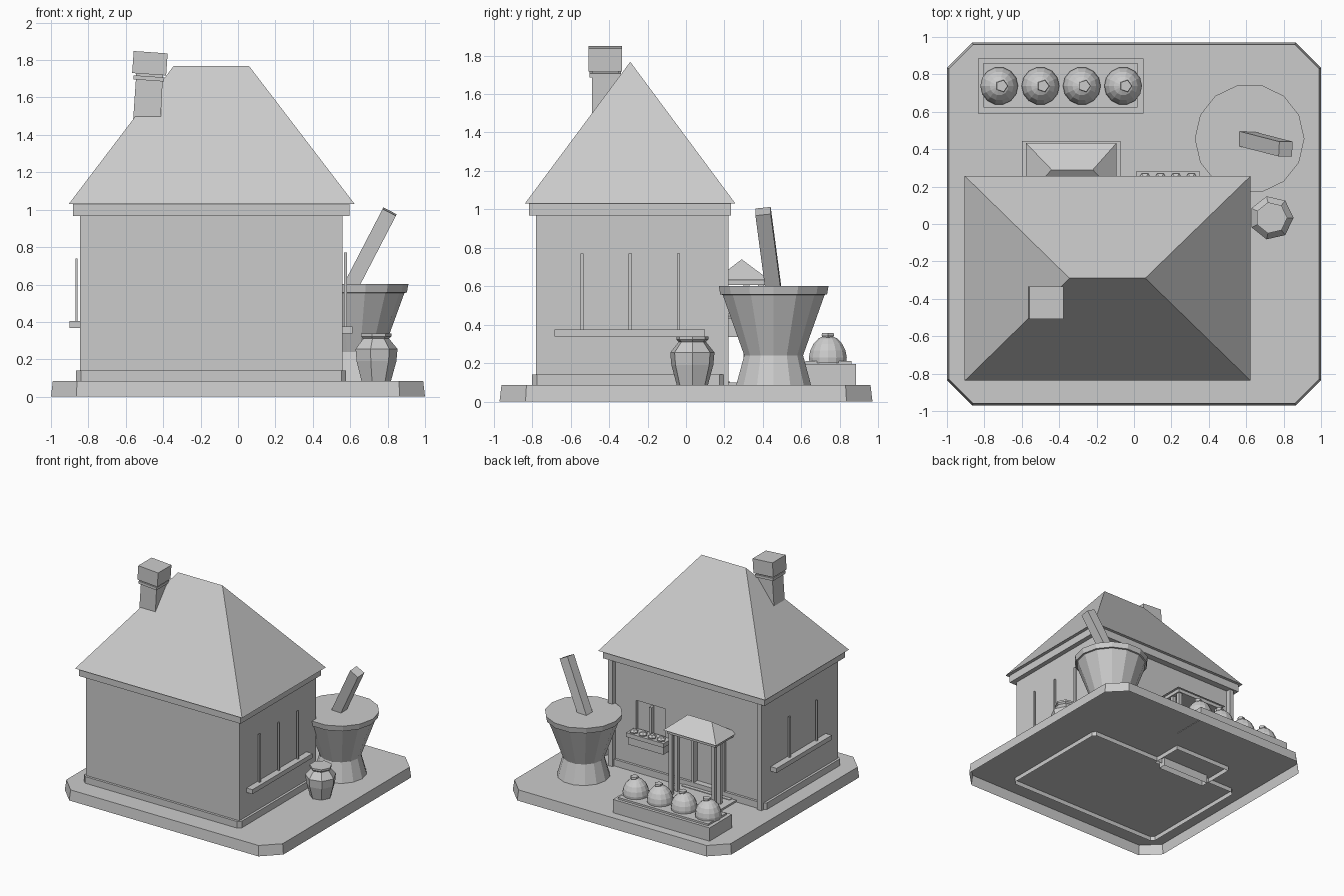
import bpy, bmesh, math
from mathutils import Vector

old = bpy.data.objects.get("Cube")
if old:
    bpy.data.objects.remove(old, do_unlink=True)

GREY = (0.6, 0.6, 0.6, 1)
mat = bpy.data.materials.new("plain_grey")
mat.use_nodes = True
mat.diffuse_color = GREY
mat.node_tree.nodes["Principled BSDF"].inputs["Base Color"].default_value = GREY


def finish(name, bm):
    bmesh.ops.recalc_face_normals(bm, faces=bm.faces)
    mesh = bpy.data.meshes.new(name)
    bm.to_mesh(mesh)
    bm.free()
    mesh.materials.append(mat)
    ob = bpy.data.objects.new(name, mesh)
    bpy.context.collection.objects.link(ob)
    return ob


def outline(x0, x1, y0, y1, c=0):
    """Rectangle, with cut corners when c is above zero."""
    if not c:
        return [(x0, y0), (x1, y0), (x1, y1), (x0, y1)]
    return [(x0 + c, y0), (x1 - c, y0), (x1, y0 + c), (x1, y1 - c),
            (x1 - c, y1), (x0 + c, y1), (x0, y1 - c), (x0, y0 + c)]


def prism(name, low, z0, z1, high=None, floor=True):
    bm = bmesh.new()
    a = [bm.verts.new((x, y, z0)) for x, y in low]
    b = [bm.verts.new((x, y, z1)) for x, y in high or low]
    if floor:
        bm.faces.new(a)
    bm.faces.new(b)
    n = len(a)
    for i in range(n):
        j = (i + 1) % n
        bm.faces.new((a[i], a[j], b[j], b[i]))
    return finish(name, bm)


def box(name, x0, x1, y0, y1, z0, z1, floor=True):
    return prism(name, outline(x0, x1, y0, y1), z0, z1, floor=floor)


def turned_box(name, size, centre, rotation):
    bm = bmesh.new()
    bmesh.ops.create_cube(bm, size=1)
    bmesh.ops.scale(bm, vec=size, verts=bm.verts)
    ob = finish(name, bm)
    ob.location, ob.rotation_euler = centre, rotation


def hip_roof(name, x0, x1, y0, y1, z0, rx0, rx1, ry, z1):
    bm = bmesh.new()
    e = [bm.verts.new((x, y, z0)) for x, y in outline(x0, x1, y0, y1)]
    l, r = bm.verts.new((rx0, ry, z1)), bm.verts.new((rx1, ry, z1))
    for f in ((e[0], e[1], r, l), (e[1], e[2], r), (e[2], e[3], l, r), (e[3], e[0], l), e):
        bm.faces.new(f)
    return finish(name, bm)


def lathe(name, cx, cy, profile, sides):
    """Faceted turned shape from (radius, height) pairs, capped at both ends."""
    bm = bmesh.new()
    rings = []
    for r, z in profile:
        angles = [math.tau * i / sides for i in range(sides)]
        rings.append([bm.verts.new((cx + r * math.cos(a), cy + r * math.sin(a), z)) for a in angles])
    for a, b in zip(rings, rings[1:]):
        for i in range(sides):
            j = (i + 1) % sides
            bm.faces.new((a[i], a[j], b[j], b[i]))
    bm.faces.new(rings[0])
    bm.faces.new(rings[-1])
    return finish(name, bm)


def cut(target, cutter):
    m = target.modifiers.new("cut", 'BOOLEAN')
    m.operation = 'DIFFERENCE'
    m.solver = 'EXACT'
    m.object = cutter
    bpy.context.view_layer.objects.active = target
    bpy.ops.object.modifier_apply(modifier=m.name)
    bpy.data.objects.remove(cutter, do_unlink=True)


# Ground slab: a shell open underneath
G = 0.085
prism("ground_slab", outline(-1, 1, -0.97, 0.97, 0.135), 0, G,
      outline(-0.99, 0.99, -0.96, 0.96, 0.13), floor=False)

# House body with window and door recesses in the back wall
walls = box("house_walls", -0.845, 0.558, -0.78, 0.18, G + 0.005, 1.0)
cut(walls, box("window_cutter", 0.06, 0.33, 0.155, 0.3, 0.4, 0.67))
cut(walls, box("door_cutter", -0.47, -0.21, 0.15, 0.3, 0.1, 0.6))
prism("plinth", outline(-0.865, 0.578, -0.8, 0.2, 0.025), 0.048, 0.14, floor=False)
box("eave_band", -0.882, 0.597, -0.818, 0.233, 0.967, 1.032)
for side, x in (("right", -0.845), ("left", 0.518)):
    box(side + "_back_post", x, x + 0.04, 0.17, 0.22, G, 0.98)
hip_roof("main_roof", -0.905, 0.624, -0.838, 0.257, 1.03, -0.345, 0.06, -0.29, 1.767)

# Chimney, with a collar and cap that lean
prism("chimney_stack", outline(-0.562, -0.415, -0.49, -0.35), 1.46, 1.74,
      outline(-0.543, -0.4, -0.49, -0.35))
for name, size, centre in (("chimney_collar", (0.165, 0.164, 0.022), (-0.477, -0.42, 1.702)),
                           ("chimney_cap", (0.182, 0.174, 0.118), (-0.471, -0.42, 1.783))):
    turned_box(name, size, centre, (0, math.radians(4), 0))

# Shelves and upright bars on the two side walls
box("left_shelf", 0.55, 0.612, -0.685, 0.1, 0.338, 0.375)
for y in (-0.54, -0.29, -0.04):
    box("left_bar", 0.568, 0.582, y - 0.008, y + 0.008, 0.375, 0.77)
box("right_shelf", -0.9, -0.84, -0.62, 0.1, 0.367, 0.405)
for y in (-0.475, -0.12):
    box("right_bar", -0.87, -0.857, y - 0.008, y + 0.008, 0.405, 0.74)

# Back window bar, flower box and plants
box("window_bar", 0.185, 0.205, 0.15, 0.19, 0.4, 0.65)
box("flower_box", 0.02, 0.345, 0.17, 0.267, 0.335, 0.41)
box("flower_box_rim", 0.01, 0.352, 0.17, 0.28, 0.4, 0.435)
for i in range(4):
    lathe("flower_clump", 0.058 + i * 0.083, 0.24,
          [(0.03, 0.42), (0.035, 0.445), (0.018, 0.46)], 6)

# Porch with steps, posts and small hipped roof
box("porch_step", -0.6, -0.072, 0.17, 0.445, 0.048, 0.1, floor=False)
box("door_sill", -0.56, -0.12, 0.17, 0.23, 0.015, 0.105, floor=False)
for x in (-0.53, -0.14):
    for y in (0.315, 0.39):
        box("porch_post", x - 0.015, x + 0.015, y - 0.015, y + 0.015, 0.09, 0.62)
for x in (-0.49, -0.21):
    box("door_jamb", x, x + 0.02, 0.17, 0.2, 0.09, 0.62)
box("door_lintel", -0.49, -0.19, 0.17, 0.2, 0.6, 0.62)
box("porch_fascia", -0.56, -0.115, 0.15, 0.415, 0.605, 0.637)
hip_roof("porch_roof", -0.578, -0.093, 0.15, 0.433, 0.633, -0.44, -0.22, 0.29, 0.74)

# Large mortar with leaning pestle
lathe("mortar", 0.618, 0.456, [(0.2, G), (0.157, 0.24), (0.272, 0.555),
                               (0.285, 0.557), (0.293, 0.602)], 14)
low, top = Vector((0.588, 0.455, 0.56)), Vector((0.811, 0.404, 0.99))
axis = top - low
turned_box("pestle", (0.08, 0.08, axis.length), (low + top) / 2,
           (-math.atan2(axis.y, axis.z), math.atan2(axis.x, axis.z), 0))

# Seven-sided jar with a narrow neck
lathe("jar", 0.735, 0.033, [(0.083, G), (0.112, 0.19), (0.118, 0.255), (0.073, 0.31),
                            (0.085, 0.322), (0.085, 0.337)], 7)

# Low stand with four lidded domes
box("dome_stand", -0.835, 0.05, 0.592, 0.885, G - 0.004, 0.195)
box("stand_top", -0.805, 0.02, 0.622, 0.86, 0.19, 0.21)
for i in range(4):
    x = -0.721 + i * 0.221
    lathe("dome", x, 0.738, [(0.098, 0.2), (0.101, 0.23), (0.094, 0.265), (0.077, 0.3),
                             (0.05, 0.328), (0.02, 0.342)], 14)
    lathe("dome_knob", x + 0.014, 0.738, [(0.025, 0.33), (0.034, 0.345), (0.032, 0.356)], 5)
